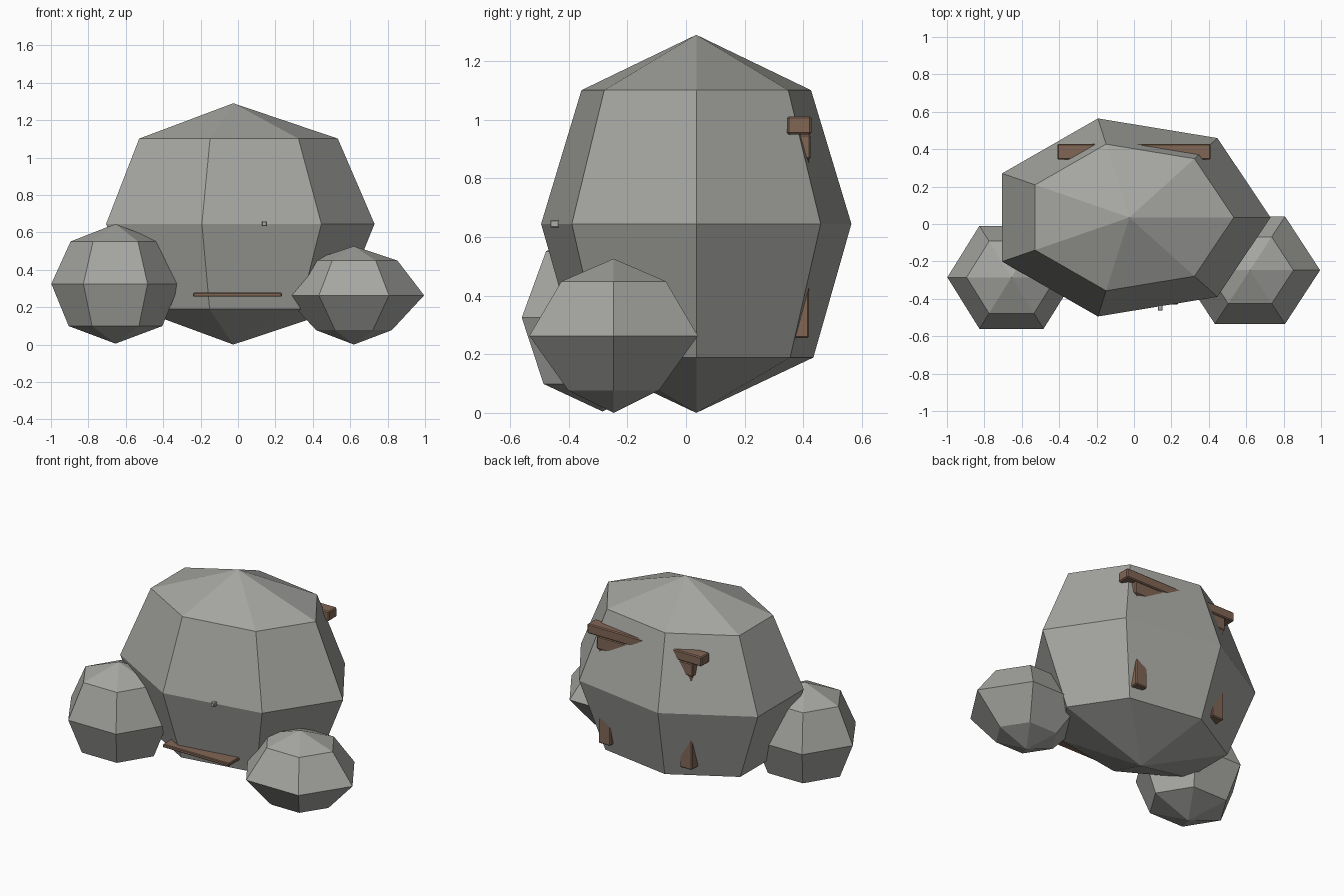
import bpy, bmesh
from math import cos, sin, tau

cube = bpy.data.objects.get("Cube")
if cube:
    bpy.data.objects.remove(cube, do_unlink=True)


def material(name, rgb):
    m = bpy.data.materials.new(name)
    m.use_nodes = True
    m.diffuse_color = (*rgb, 1)
    bsdf = next(n for n in m.node_tree.nodes if n.type == 'BSDF_PRINCIPLED')
    bsdf.inputs["Base Color"].default_value = (*rgb, 1)
    bsdf.inputs["Roughness"].default_value = 0.9
    return m


STONE = material("grey stone", (0.38, 0.38, 0.36))
WOOD = material("brown wood", (0.22, 0.133, 0.089))
METAL = material("light metal", (0.42, 0.42, 0.41))


def add_object(name, bm, mat):
    bmesh.ops.recalc_face_normals(bm, faces=bm.faces)
    mesh = bpy.data.meshes.new(name)
    bm.to_mesh(mesh)
    bm.free()
    mesh.materials.append(mat)
    obj = bpy.data.objects.new(name, mesh)
    bpy.context.collection.objects.link(obj)
    return obj


def rock(name, sides, centre, radii, low, high):
    """Faceted boulder: two poles and three rings; low and high scale the outer rings."""
    cx, cy, cz = centre
    rx, ry, rz = radii
    bm = bmesh.new()
    rings = []
    for scale, lift in ((low, -0.707), (1, 0), (high, 0.707)):
        rings.append([bm.verts.new((cx + rx * scale * cos(tau * k / sides),
                                    cy + ry * scale * sin(tau * k / sides),
                                    cz + rz * lift)) for k in range(sides)])
    bottom = bm.verts.new((cx, cy, cz - rz))
    top = bm.verts.new((cx, cy, cz + rz))
    for k in range(sides):
        n = (k + 1) % sides
        bm.faces.new((bottom, rings[0][n], rings[0][k]))
        bm.faces.new((top, rings[2][k], rings[2][n]))
        for a, b in zip(rings, rings[1:]):
            bm.faces.new((a[k], a[n], b[n], b[k]))
    return add_object(name, bm, STONE)


def block(name, x, y, z, mat, bevel=0.006):
    """Box given by its x, y and z ranges, with softened edges."""
    bm = bmesh.new()
    bmesh.ops.create_cube(bm, size=1)
    for v in bm.verts:
        v.co = [r[0] if c < 0 else r[1] for c, r in zip(v.co, (x, y, z))]
    obj = add_object(name, bm, mat)
    mod = obj.modifiers.new("soft edges", 'BEVEL')
    mod.width = bevel
    mod.segments = 1
    return obj


# Boulders
rock("main_boulder", 7, (-0.025, 0.035, 0.645), (0.755, 0.543, 0.645), 0.755, 0.74)
rock("right_boulder", 6, (-0.655, -0.285, 0.325), (0.343, 0.318, 0.32), 0.73, 0.70)
rock("left_boulder", 6, (0.62, -0.247, 0.263), (0.375, 0.332, 0.263), 0.54, 0.62)

# Wooden frame sunk into the back of the main boulder
block("lintel", (-0.41, 0.41), (0.345, 0.428), (0.95, 1.012), WOOD)
block("under_beam", (-0.345, 0.345), (0.345, 0.425), (0.865, 0.95), WOOD)
for side, x in (("left", (0.25, 0.335)), ("right", (-0.335, -0.25))):
    block(side + "_post", x, (0.345, 0.42), (0.255, 0.87), WOOD)

# Door sill and knob on the front
block("door_sill", (-0.24, 0.235), (-0.43, -0.25), (0.256, 0.277), WOOD, 0.004)
block("door_knob", (0.128, 0.153), (-0.463, -0.43), (0.633, 0.658), METAL, 0.003)
